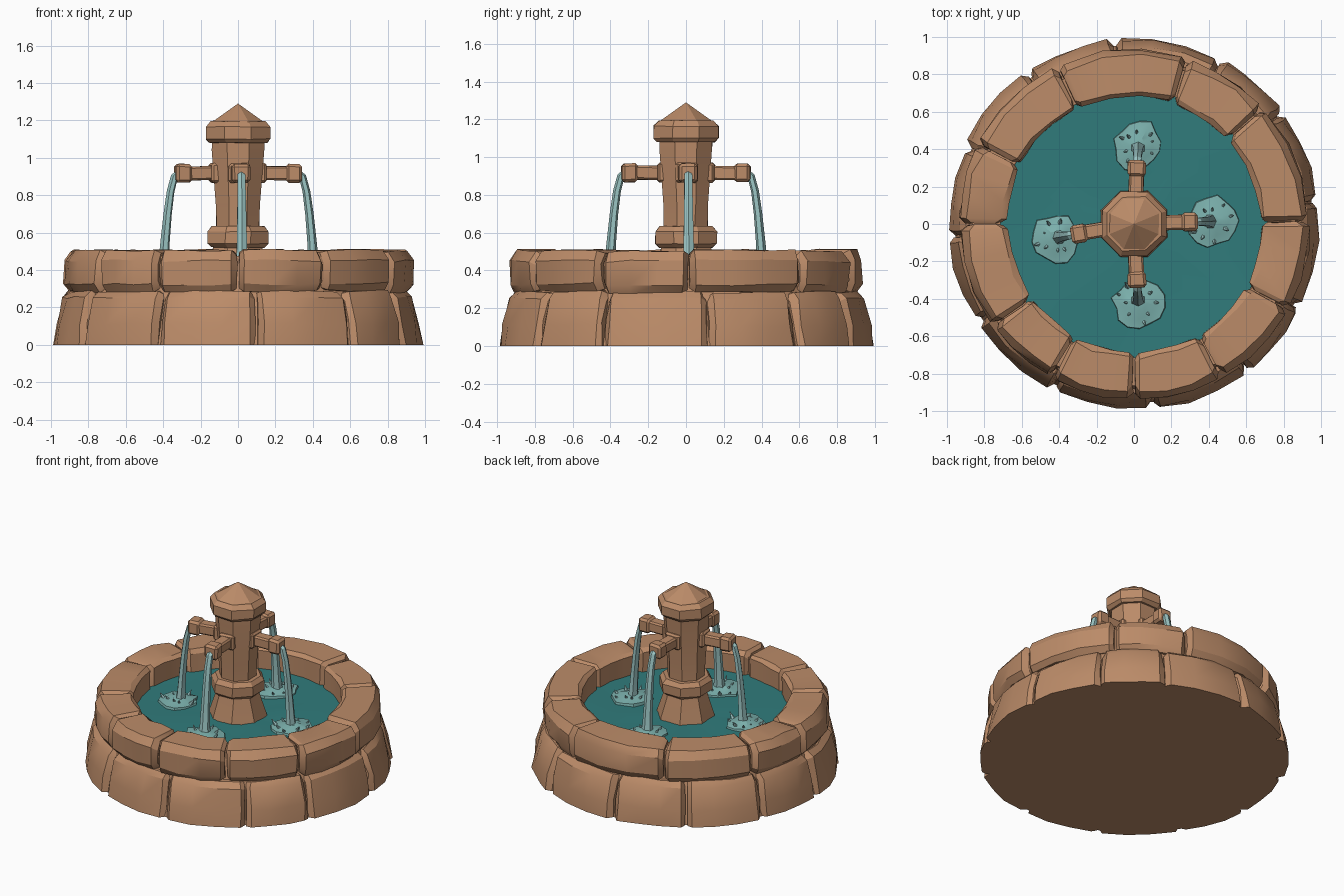
import bpy, bmesh, math, random
from mathutils import Vector, Matrix

if "Cube" in bpy.data.objects:
    bpy.data.objects.remove(bpy.data.objects["Cube"])

random.seed(4)
J = lambda s: random.uniform(-s, s)
rad = math.radians


def mat(name, rgb):
    m = bpy.data.materials.new(name)
    m.diffuse_color = (*rgb, 1)
    m.use_nodes = True
    m.node_tree.nodes["Principled BSDF"].inputs["Base Color"].default_value = m.diffuse_color
    return m


STONE = mat("sandstone", (0.50, 0.26, 0.14))
WATER = mat("pool_water", (0.03, 0.20, 0.20))
STREAM = mat("falling_water", (0.33, 0.56, 0.55))
FOAM = mat("splash_foam", (0.20, 0.44, 0.42))


def finish(bm, name, material, sharp=28):
    bmesh.ops.recalc_face_normals(bm, faces=bm.faces)
    for f in bm.faces:
        f.smooth = True
    for e in bm.edges:
        e.smooth = len(e.link_faces) == 2 and e.calc_face_angle(0) < rad(sharp)
    me = bpy.data.meshes.new(name)
    bm.to_mesh(me)
    bm.free()
    me.materials.append(material)
    ob = bpy.data.objects.new(name, me)
    bpy.context.collection.objects.link(ob)
    return ob


def loft(bm, rings, caps=True):
    """Join equal-length closed rings of points."""
    vs = [[bm.verts.new(p) for p in r] for r in rings]
    n = len(vs[0])
    for a, b in zip(vs, vs[1:]):
        for i in range(n):
            bm.faces.new((a[i], a[(i + 1) % n], b[(i + 1) % n], b[i]))
    if caps:
        bm.faces.new(vs[0])
        bm.faces.new(vs[-1])


def lathe(name, prof, n, material, phase=0.0, jitter=0.0, sharp=28):
    bm = bmesh.new()
    rings = []
    for r, z in prof:
        rings.append([(r * math.cos(phase + math.tau * i / n) + J(jitter),
                       r * math.sin(phase + math.tau * i / n) + J(jitter), z + J(jitter))
                      for i in range(n)])
    loft(bm, rings)
    bmesh.ops.remove_doubles(bm, verts=bm.verts, dist=0.0005)
    return finish(bm, name, material, sharp)


def stone(name, a0, a1, prof, jit):
    """One wall block: a radial profile swept from a0 to a1 with pinched ends."""
    bm = bmesh.new()
    cr = sum(p[0] for p in prof) / len(prof)
    cz = sum(p[1] for p in prof) / len(prof)
    g, b = 0.006, 0.03
    secs = [(a0 + g, 0.028), (a0 + g + b, 0.0)]
    secs += [(a0 + (a1 - a0) * t, -0.004) for t in (0.35, 0.65)]
    secs += [(a1 - g - b, 0.0), (a1 - g, 0.028)]
    dr, dz, rings = J(0.008), J(0.005), []
    for a, d in secs:
        ring = []
        for r, z in prof:
            r2 = r + dr + (d if r < cr else -d) + J(jit)
            z2 = z
            if z > 0:
                z2 += dz + (d if z < cz else -d) * 0.6 + J(jit * 0.7)
            aa = a + J(0.006)
            ring.append((r2 * math.cos(aa), r2 * math.sin(aa), z2))
        rings.append(ring)
    loft(bm, rings)
    return finish(bm, name, STONE)


# basin walls: two courses of separate blocks
lower = [7, 37, 62, 96, 125, 155, 184, 212, 244, 276, 308, 333]
upper = [1, 42, 72, 116, 153, 180, 216, 242, 270, 300, 331]
lower_prof = [(0.72, 0), (0.99, 0), (0.975, 0.11), (0.94, 0.25), (0.905, 0.285), (0.72, 0.285)]
upper_prof = [(0.685, 0.28), (0.90, 0.285), (0.93, 0.325), (0.93, 0.45),
              (0.895, 0.505), (0.71, 0.505), (0.685, 0.485)]
for label, angs, prof in (("lower_block", lower, lower_prof), ("upper_block", upper, upper_prof)):
    for i, a in enumerate(angs):
        b = angs[(i + 1) % len(angs)]
        stone(f"{label}_{i + 1}", rad(a), rad(b if b > a else b + 360), prof, 0.009)

# mortar core and floor
lathe("basin_core", [(0, 0), (0.96, 0), (0.895, 0.26), (0.875, 0.3), (0.865, 0.475),
                     (0.715, 0.475), (0.715, 0.3), (0, 0.3)], 36, STONE)

# pool surface with gentle ripples
bm = bmesh.new()
rings = [[(r * math.cos(math.tau * i / 20), r * math.sin(math.tau * i / 20), 0.355 + J(0.006))
          for i in range(20)] for r in (0.72, 0.5, 0.28, 0.1)]
loft(bm, rings)
bmesh.ops.delete(bm, geom=[f for f in bm.faces if len(f.verts) == 20 and
                           f.calc_area() > 1], context='FACES_ONLY')
pool = finish(bm, "pool_water", WATER, 40)

# central pillar, octagonal, radii given to the flats
K = 1 / math.cos(math.pi / 8)
P = math.pi / 8
oct_part = lambda name, prof: lathe(name, [(r * K, z) for r, z in prof], 8, STONE, P, 0.003)
oct_part("pillar_foot", [(0, 0.3), (0.185, 0.3), (0.175, 0.37), (0.135, 0.50), (0.13, 0.54), (0, 0.54)])
oct_part("pillar_band", [(0, 0.52), (0.14, 0.52), (0.163, 0.54), (0.163, 0.605), (0.14, 0.635), (0, 0.635)])
oct_part("pillar_shaft", [(0, 0.62), (0.115, 0.62), (0.118, 0.75), (0.138, 1.04), (0.14, 1.09), (0, 1.09)])
oct_part("pillar_cap", [(0, 1.075), (0.155, 1.08), (0.172, 1.10), (0.172, 1.165), (0.145, 1.195), (0, 1.2)])
lathe("pillar_peak", [(0.14 * K, 1.19), (0.0, 1.29)], 8, STONE, P, 0, 10)


def box(name, M, x0, x1, w, z0, z1, bev):
    bm = bmesh.new()
    bmesh.ops.create_cube(bm, size=1)
    for v in bm.verts:
        v.co = Vector(((x0 + x1) / 2 + v.co.x * (x1 - x0), v.co.y * w + J(0.003),
                       (z0 + z1) / 2 + v.co.z * (z1 - z0) + J(0.003)))
    bmesh.ops.bevel(bm, geom=bm.edges[:], offset=bev, segments=1, affect='EDGES')
    bm.transform(M)
    finish(bm, name, STONE)


# spouts, streams and splashes in four directions
path = [(0.315, 0.925, 0.018), (0.345, 0.90, 0.022), (0.366, 0.82, 0.023), (0.382, 0.70, 0.025),
        (0.396, 0.55, 0.028), (0.405, 0.42, 0.032), (0.41, 0.35, 0.042)]
for side, ang in (("right", 2), ("back", 87), ("left", 190), ("front", -87)):
    M = Matrix.Rotation(rad(ang), 4, 'Z')
    box(side + "_spout_collar", M, 0.09, 0.152, 0.115, 0.865, 0.97, 0.012)
    box(side + "_spout_arm", M, 0.08, 0.28, 0.08, 0.88, 0.955, 0.01)
    box(side + "_spout_end", M, 0.255, 0.342, 0.10, 0.868, 0.967, 0.015)

    # falling stream, six-sided
    bm = bmesh.new()
    rings = []
    for i, (x, z, r) in enumerate(path):
        p, q = path[max(i - 1, 0)], path[min(i + 1, len(path) - 1)]
        t = Vector((q[0] - p[0], 0, q[1] - p[1])).normalized()
        u = Vector((0, 1, 0)).cross(t)
        rings.append([Vector((x, 0, z)) + u * (r * 0.9 * math.cos(math.tau * k / 6)) +
                      Vector((0, 1, 0)) * (r * 1.1 * math.sin(math.tau * k / 6)) for k in range(6)])
    loft(bm, rings)
    bm.transform(M)
    finish(bm, side + "_stream", STREAM)

    # foam patch
    bm = bmesh.new()
    c = Vector((0.42, 0, 0))
    jag = [random.uniform(0.85, 1.12) for _ in range(14)]
    rings = [[c + Vector((r * jag[k] * math.cos(math.tau * k / 14), r * jag[k] * math.sin(math.tau * k / 14),
                          z + J(0.005))) for k in range(14)]
             for r, z in ((0.135, 0.345), (0.13, 0.368), (0.085, 0.375), (0.04, 0.39))]
    loft(bm, rings)
    bm.transform(M)
    finish(bm, side + "_splash", FOAM)

    # droplets leaping out of the foam
    bm = bmesh.new()
    for k in range(9):
        a = math.tau * k / 9 + J(0.25)
        r = random.uniform(0.06, 0.12)
        s = random.uniform(0.010, 0.018)
        loc = c + Vector((r * math.cos(a), r * math.sin(a), 0.38 + J(0.008)))
        tilt = Matrix.Rotation(a, 4, 'Z') @ Matrix.Rotation(0.6, 4, 'Y')
        bmesh.ops.create_cone(bm, segments=5, radius1=s, radius2=0.002, depth=s * 3.2, cap_ends=True,
                              matrix=Matrix.Translation(loc) @ tilt)
    bm.transform(M)
    finish(bm, side + "_droplets", STREAM)
